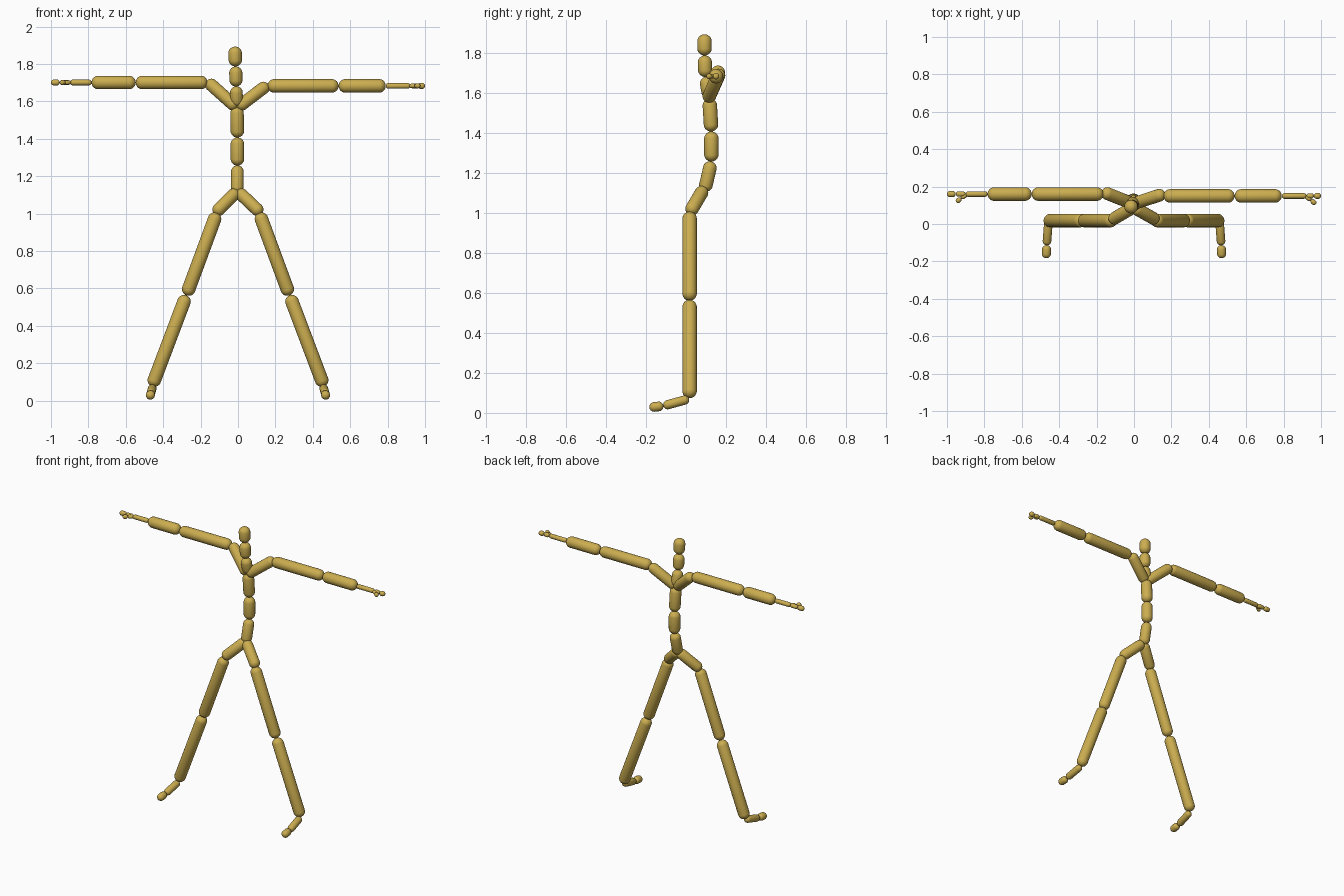
import bpy, bmesh, math
from mathutils import Vector

default = bpy.data.objects.get("Cube")
if default:
    bpy.data.objects.remove(default)

ochre = bpy.data.materials.new("ochre")
ochre.use_nodes = True
ochre.diffuse_color = (0.60, 0.42, 0.08, 1)
ochre.node_tree.nodes["Principled BSDF"].inputs["Base Color"].default_value = ochre.diffuse_color

RINGS = 13  # odd, so the middle band becomes the straight shaft


def capsule(name, start, end, radius):
    """Round-ended rod whose tips touch start and end."""
    start, end = Vector(start), Vector(end)
    axis = end - start
    stretch = max(axis.length / 2 - radius, 0)
    widen = radius / math.cos(math.pi / RINGS / 2)
    bm = bmesh.new()
    bmesh.ops.create_uvsphere(bm, u_segments=20, v_segments=RINGS, radius=1)
    for v in bm.verts:
        v.co.x *= widen
        v.co.y *= widen
        v.co.z = v.co.z * radius + math.copysign(stretch, v.co.z)
    mesh = bpy.data.meshes.new(name)
    bm.to_mesh(mesh)
    bm.free()
    mesh.shade_smooth()
    mesh.materials.append(ochre)
    obj = bpy.data.objects.new(name, mesh)
    obj.location = (start + end) / 2
    obj.rotation_mode = 'QUATERNION'
    obj.rotation_quaternion = axis.to_track_quat('Z', 'Y')
    bpy.context.collection.objects.link(obj)


def chain(names, joints, radii):
    """Rods laid end to end along a row of joints."""
    for name, a, b, r in zip(names, joints, joints[1:], radii):
        capsule(name, a, b, r)


BODY = 0.036

# Spine, neck and head, from the pelvis up
chain(["lower_spine", "middle_spine", "upper_spine", "lower_neck", "upper_neck", "head"],
      [(-0.005, 0.092, 1.107), (-0.003, 0.127, 1.257), (-0.003, 0.127, 1.407),
       (-0.006, 0.117, 1.572), (-0.01, 0.097, 1.68), (-0.013, 0.093, 1.787),
       (-0.017, 0.092, 1.893)],
      [0.034, BODY, BODY, 0.034, 0.035, BODY])

# Hips, legs and feet
for side, s in (("left", 1), ("right", -1)):
    hip = (s * 0.125, 0.018, 1.0)
    chain([side + "_hip"], [(-0.003, 0.09, 1.122), hip], [0.034])
    knee = (s * 0.276, 0.018, 0.563)
    ankle = (s * 0.46, 0.018, 0.076)
    chain([side + "_thigh", side + "_shin"],
          [(s * 0.113, 0.018, 1.004), knee, ankle], [BODY, BODY])
    chain([side + "_foot", side + "_toes"],
          [(s * 0.457, 0.015, 0.07), (s * 0.467, -0.113, 0.035), (s * 0.469, -0.183, 0.027)],
          [0.023, 0.024])


# Shoulders, arms and hands; the two sides rest at slightly different heights
def arm(side, s, y, z, shoulder, elbow, wrist, knuckle, finger, tip):
    capsule(side + "_collarbone", (-0.005, 0.108, 1.565), (s * (shoulder + 0.003), y + 0.012, z + 0.008), 0.034)
    chain([side + "_" + n for n in ("upper_arm", "forearm", "palm", "finger", "fingertip")],
          [(s * x, y, z) for x in (shoulder, elbow, wrist, knuckle, finger, tip)],
          [BODY, BODY, 0.015, 0.014, 0.016])
    middle = (s * (knuckle + 0.025), y - 0.022, z)
    chain([side + "_thumb", side + "_thumb_tip"],
          [(s * (knuckle - 0.005), y - 0.003, z), middle, (s * (knuckle + 0.05), y - 0.044, z)],
          [0.012, 0.013])


arm("left", 1, 0.15, 1.683, 0.158, 0.538, 0.79, 0.922, 0.962, 1.0)
arm("right", -1, 0.16, 1.701, 0.163, 0.547, 0.783, 0.9, 0.953, 1.0)
